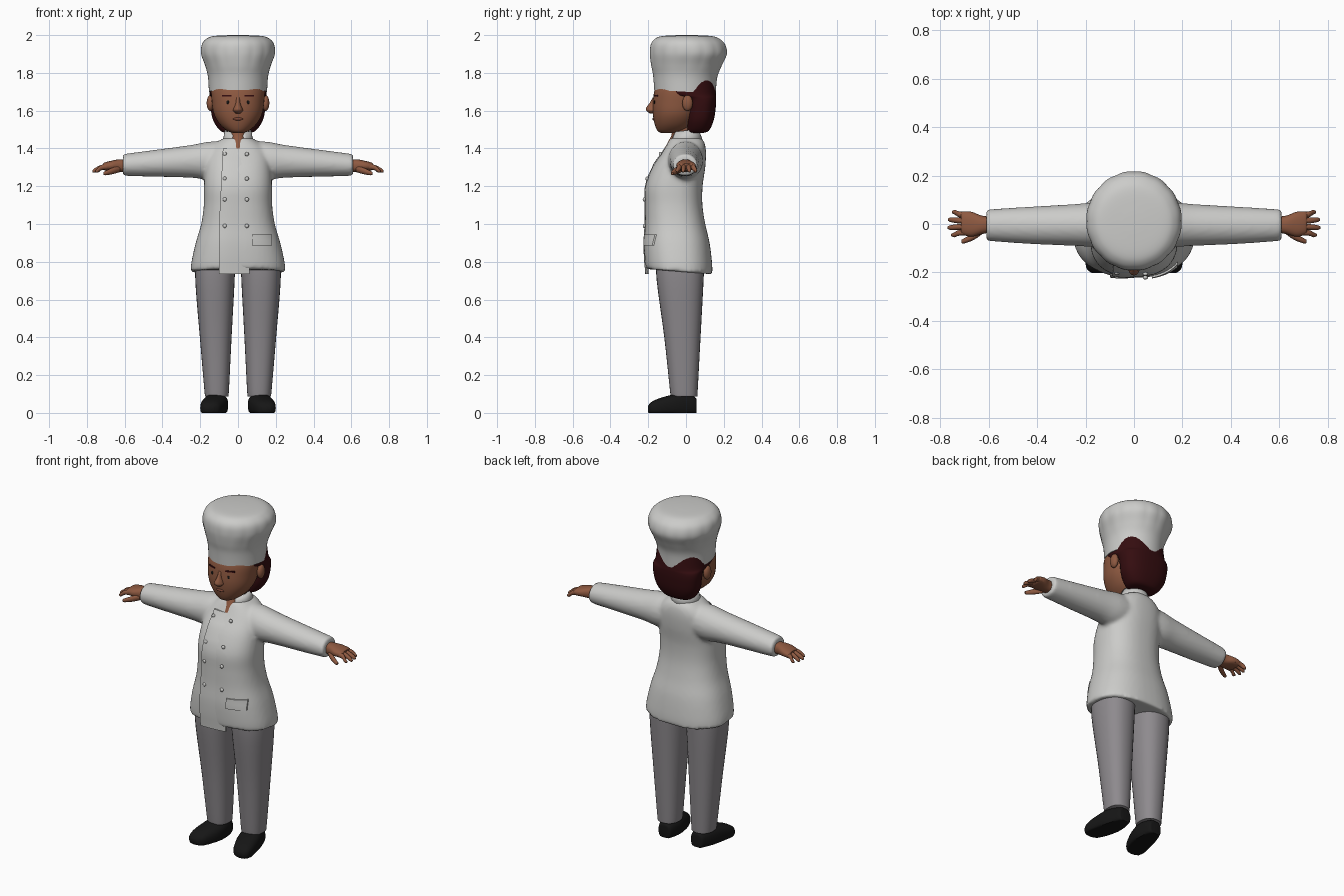
import bpy, bmesh, math

if "Cube" in bpy.data.objects:
    bpy.data.objects.remove(bpy.data.objects["Cube"])


def material(name, rgb):
    m = bpy.data.materials.new(name)
    m.diffuse_color = (*rgb, 1)
    m.use_nodes = True
    m.node_tree.nodes["Principled BSDF"].inputs["Base Color"].default_value = m.diffuse_color
    return m


WHITE = material("jacket white", (0.60, 0.60, 0.585))
GREY = material("trouser grey", (0.27, 0.255, 0.27))
SKIN = material("skin brown", (0.27, 0.10, 0.052))
LIP = material("lip brown", (0.19, 0.06, 0.035))
HAIR = material("dark red hair", (0.035, 0.004, 0.005))
BLACK = material("shoe black", (0.008, 0.008, 0.008))


def finish(bm, name, mat, angle=50):
    bmesh.ops.recalc_face_normals(bm, faces=bm.faces)
    me = bpy.data.meshes.new(name)
    bm.to_mesh(me)
    bm.free()
    ob = bpy.data.objects.new(name, me)
    bpy.context.collection.objects.link(ob)
    me.materials.append(mat)
    bpy.ops.object.select_all(action='DESELECT')
    ob.select_set(True)
    bpy.context.view_layer.objects.active = ob
    bpy.ops.object.shade_smooth_by_angle(angle=math.radians(angle))
    return ob


def spline(stations, sub=5):
    """Catmull-Rom interpolation of section stations (pos, a0, a1, b0, b1, tilt)."""
    s = [tuple(p) + (0,) * (6 - len(p)) for p in stations]
    out = []
    for i in range(len(s) - 1):
        p0, p1, p2, p3 = s[max(i - 1, 0)], s[i], s[i + 1], s[min(i + 2, len(s) - 1)]
        for k in range(sub):
            t = k / sub
            out.append(tuple(0.5 * (2 * b + (c - a) * t + (2 * a - 5 * b + 4 * c - d) * t * t
                             + (3 * b - a - 3 * c + d) * t ** 3)
                             for a, b, c, d in zip(p0, p1, p2, p3)))
    return out + [s[-1]]


def loft(name, mat, stations, axis='z', e=2.0, n=32, s=1, sub=5, lobes=None, bm=None):
    """Closed skin through superellipse sections along one axis, optionally mirrored in x."""
    own = bm is None
    bm = bm or bmesh.new()
    rings = []
    for t, a0, a1, b0, b1, tilt in spline(stations, sub):
        ring = []
        for k in range(n):
            th = 2 * math.pi * k / n
            c, d = math.cos(th), math.sin(th)
            r = lobes(t, th) if lobes else 1
            a = math.copysign(abs(c) ** (2 / e), c) * r * (a1 - a0) / 2 + (a0 + a1) / 2
            b = math.copysign(abs(d) ** (2 / e), d) * r * (b1 - b0) / 2 + (b0 + b1) / 2
            p = {'z': (a, b, t + tilt * b), 'x': (t, a, b), 'y': (a, t, b)}[axis]
            ring.append(bm.verts.new((p[0] * s, p[1], max(p[2], 0))))
        rings.append(ring)
    for r, q in zip(rings, rings[1:]):
        for k in range(n):
            bm.faces.new((r[k], r[(k + 1) % n], q[(k + 1) % n], q[k]))
    bm.faces.new(rings[0])
    bm.faces.new(rings[-1])
    return finish(bm, name, mat) if own else None


def front_y(stations, e, x, z):
    """Depth of a lofted body's front surface at (x, z)."""
    fine = spline(stations, 12)
    _, a0, a1, b0, b1, _ = min(fine, key=lambda p: abs(p[0] - z))
    u = min(abs(x - (a0 + a1) / 2) / ((a1 - a0) / 2), 1)
    return (b0 + b1) / 2 - (b1 - b0) / 2 * (1 - u ** e) ** (1 / e)


def patch(name, mat, body, e, x0, x1, z0, z1, off0, off1, nx=8, nz=4):
    """Thin plate that follows the front of a lofted body; x0 may vary with height."""
    bm = bmesh.new()
    rows = []
    for j in range(nz + 1):
        z = z0 + (z1 - z0) * j / nz
        left = x0(z) if callable(x0) else x0
        row = []
        for i in range(nx + 1):
            x = left + (x1 - left) * i / nx
            y = front_y(body, e, x, z) - off0 + (off0 - off1) * i / nx
            row.append(bm.verts.new((x, y, z)))
        rows.append(row)
    for r, q in zip(rows, rows[1:]):
        for i in range(nx):
            bm.faces.new((r[i], r[i + 1], q[i + 1], q[i]))
    edge = bmesh.ops.extrude_edge_only(bm, edges=[x for x in bm.edges if x.is_boundary])
    for v in (g for g in edge['geom'] if isinstance(g, bmesh.types.BMVert)):
        v.co.y += 0.009
    return finish(bm, name, mat, 40)


def ball(name, mat, loc, size, seg=20):
    bm = bmesh.new()
    bmesh.ops.create_uvsphere(bm, u_segments=seg, v_segments=seg // 2, radius=1)
    for v in bm.verts:
        v.co = [c * r + l for c, r, l in zip(v.co, size, loc)]
    return finish(bm, name, mat, 180)


# Jacket: torso and sleeves fused into one garment
TORSO = [(0.745, -.252, .252, -.212, .14, -.08), (0.80, -.246, .246, -.218, .138, -.05),
         (0.90, -.224, .224, -.222, .125), (1.0, -.195, .195, -.217, .102),
         (1.1, -.181, .181, -.217, .087), (1.2, -.180, .180, -.215, .088),
         (1.3, -.175, .175, -.178, .102), (1.38, -.16, .16, -.125, .106),
         (1.43, -.115, .115, -.095, .098), (1.455, -.075, .075, -.08, .08)]
SLEEVE = [(0.04, -.085, .085, 1.25, 1.44), (0.15, -.095, .09, 1.235, 1.436), (0.25, -.09, .082, 1.245, 1.418),
          (0.42, -.083, .072, 1.25, 1.395), (0.58, -.072, .062, 1.254, 1.374), (0.61, -.068, .058, 1.258, 1.368)]
bm = bmesh.new()
loft("", None, TORSO, e=2.4, n=48, bm=bm)
for s in (1, -1):
    loft("", None, SLEEVE, 'x', s=s, bm=bm)
jacket = finish(bm, "jacket", WHITE)
rm = jacket.modifiers.new("fuse", 'REMESH')
rm.mode, rm.voxel_size, rm.use_smooth_shade = 'VOXEL', 0.011, True
sm = jacket.modifiers.new("soften", 'SMOOTH')
sm.factor, sm.iterations = 0.5, 4

# Jacket overlap, pocket and two rows of buttons
patch("jacket_overlap", WHITE, TORSO, 2.4, lambda z: -0.10 + 0.02 * max(0, (z - 1.0) / .4),
      0.06, 0.735, 1.40, 0.010, -0.006, nz=24)
patch("pocket", WHITE, TORSO, 2.4, 0.075, 0.18, 0.885, 0.945, 0.008, 0.008)
for x in (-0.07, 0.047):
    for z in (0.99, 1.13, 1.24, 1.37):
        ball("button", WHITE, (x, front_y(TORSO, 2.4, x, z) - .006, z), (.011, .008, .011), 12)

# Standing collar, open at the front
bm = bmesh.new()
rows = []
for z, rx, ry in ((1.43, .088, .09), (1.465, .076, .077), (1.495, .070, .066)):
    row = []
    for k in range(25):
        th = math.radians(-90 + 22 + 316 * k / 24)
        row.append(bm.verts.new((rx * math.cos(th), ry * math.sin(th), z + .12 * ry * math.sin(th))))
    rows.append(row)
for r, q in zip(rows, rows[1:]):
    for k in range(24):
        bm.faces.new((r[k], r[k + 1], q[k + 1], q[k]))
collar = finish(bm, "collar", WHITE)
collar.modifiers.new("thickness", 'SOLIDIFY').thickness = 0.012

# Neck and head
loft("neck", SKIN, [(1.40, -.035, .035, -.115, .03), (1.44, -.045, .045, -.092, .045),
                    (1.48, -.052, .052, -.075, .05), (1.56, -.055, .055, -.075, .05)])
HEAD = [(1.483, -.03, .03, -.135, -.04), (1.495, -.06, .06, -.152, .0), (1.53, -.098, .098, -.166, .04),
        (1.58, -.127, .127, -.175, .07), (1.64, -.138, .138, -.176, .09), (1.72, -.14, .14, -.163, .1),
        (1.79, -.11, .11, -.12, .08)]
loft("head", SKIN, HEAD, e=2.15, n=40)
loft("nose", SKIN, [(1.585, -.012, .012, -.19, -.15), (1.60, -.026, .026, -.21, -.14),
                    (1.615, -.022, .022, -.211, -.14), (1.64, -.013, .013, -.193, -.14),
                    (1.67, -.012, .012, -.176, -.14)], n=16)
ball("mouth", LIP, (0, -.170, 1.556), (.026, .008, .008))
for s in (1, -1):
    ball("ear", SKIN, (s * .147, .008, 1.64), (.019, .028, .042))
    xs = sorted((s * .035, s * .085))
    patch("eyebrow", HAIR, HEAD, 2.15, *xs, 1.676, 1.684, .004, .004, nz=1)
    ball("eye", BLACK, (s * .054, front_y(HEAD, 2.15, .054, 1.645), 1.645), (.008, .003, .010), 12)

# Hair
loft("hair", HAIR, [(1.482, -.06, .06, .01, .09), (1.495, -.095, .095, .005, .122),
                    (1.55, -.132, .132, .0, .147), (1.62, -.146, .146, .0, .158),
                    (1.665, -.149, .149, -.02, .16), (1.69, -.15, .15, -.125, .158),
                    (1.76, -.145, .145, -.14, .15)], e=2.5, n=40)

# Hat with a puffed, scalloped crown
loft("hat", WHITE, [(1.70, -.154, .154, -.168, .158, -.06), (1.78, -.159, .159, -.174, .165, -.03),
                    (1.84, -.174, .174, -.184, .19), (1.90, -.194, .194, -.19, .215),
                    (1.95, -.191, .191, -.186, .207), (1.98, -.168, .168, -.165, .178),
                    (1.995, -.13, .13, -.125, .135), (2.0, -.04, .04, -.035, .045)],
     n=96, lobes=lambda t, th: 1 + .016 * abs(math.sin(8 * th)) * max(0, 1 - abs(t - 1.9) / .1))

# Paired parts: hands, trousers and shoes
for s in (1, -1):
    loft("palm", SKIN, [(.59, -.034, .03, 1.275, 1.34), (.63, -.042, .035, 1.277, 1.342),
                        (.67, -.052, .05, 1.282, 1.335), (.705, -.045, .052, 1.284, 1.326),
                        (.715, -.035, .045, 1.29, 1.32)], 'x', e=2.4, n=24, s=s)
    for y, tip in ((-.036, .755), (-.012, .77), (.014, .768), (.039, .752)):
        y1 = y * 1.25
        loft("finger", SKIN, [(.68, y - .012, y + .012, 1.290, 1.318), (.72, y - .012, y + .012, 1.286, 1.314),
                              (tip - .012, y1 - .010, y1 + .010, 1.272, 1.296),
                              (tip, y1 - .004, y1 + .004, 1.274, 1.284)], 'x', n=12, s=s, sub=3)
    loft("thumb", SKIN, [(.625, -.04, -.01, 1.275, 1.31), (.66, -.065, -.035, 1.265, 1.30),
                         (.70, -.08, -.058, 1.258, 1.282), (.713, -.078, -.066, 1.262, 1.274)],
         'x', n=12, s=s, sub=3)
    loft("trouser_leg", GREY, [(.09, .052, .174, -.08, .06), (.12, .048, .178, -.085, .062),
                               (.4, .034, .202, -.115, .077), (.7, .018, .226, -.155, .093),
                               (.85, .014, .222, -.16, .098)], e=2.3, s=s)
    loft("shoe", BLACK, [(.056, .085, .135, .005, .06), (.045, .065, .15, -.01, .085),
                         (-.03, .052, .178, -.02, .102), (-.09, .058, .192, -.02, .092),
                         (-.15, .08, .2, -.02, .074), (-.185, .10, .195, -.01, .056),
                         (-.202, .13, .175, .005, .035)], 'y', e=2.6, n=28, s=s)
